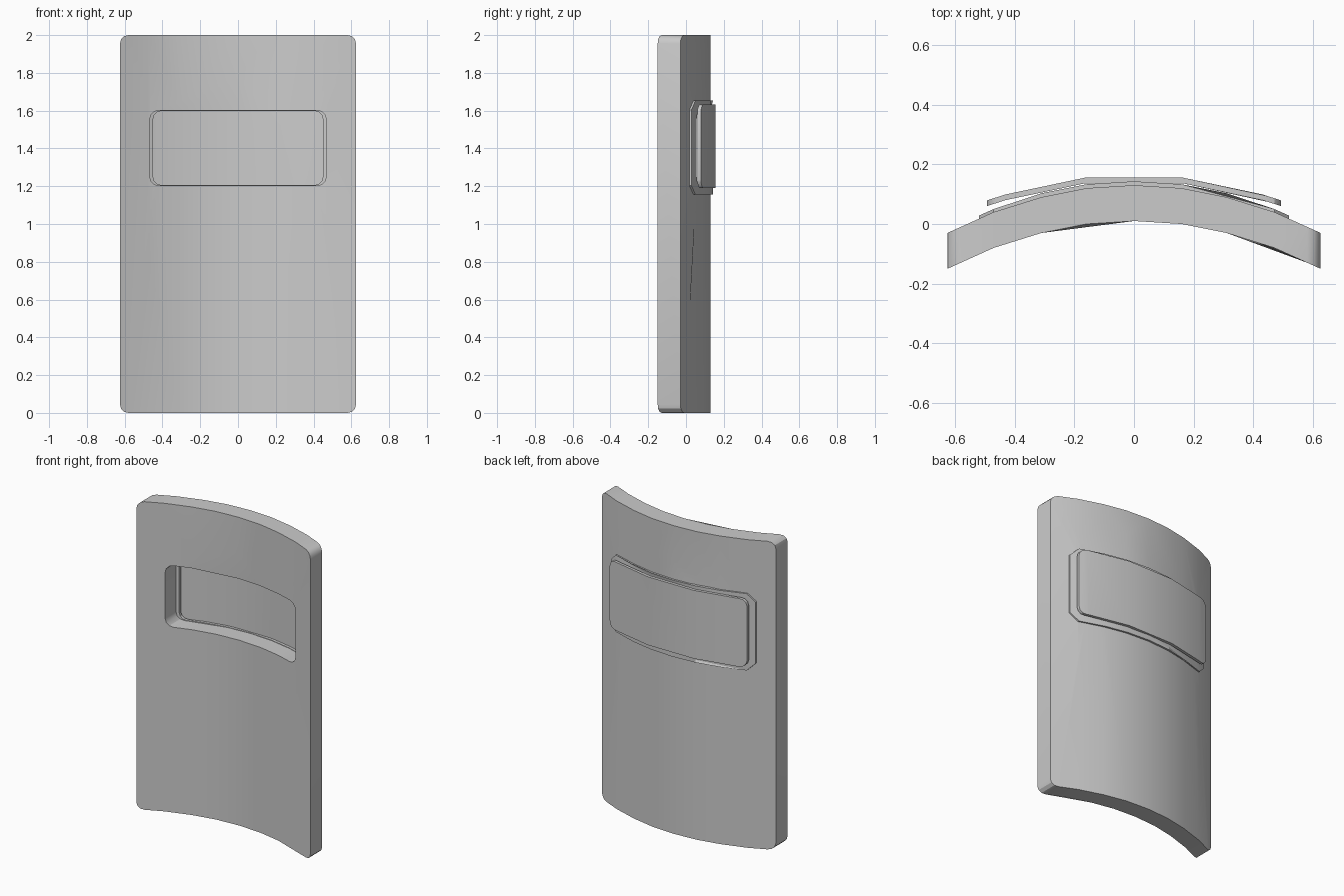
import bpy, bmesh, math
from mathutils import Vector

if "Cube" in bpy.data.objects:
    bpy.data.objects.remove(bpy.data.objects["Cube"])


def outline(hx, z0, z1, r, seg):
    """Rectangle in the XZ plane with cut or rounded corners."""
    pts = []
    for cx, cz, a0 in ((hx - r, z1 - r, 0), (r - hx, z1 - r, 90),
                       (r - hx, z0 + r, 180), (hx - r, z0 + r, 270)):
        for i in range(seg + 1):
            a = math.radians(a0 + 90 * i / seg)
            pts.append((cx + r * math.cos(a), cz + r * math.sin(a)))
    return pts


def bend(profile, x):
    """Front y at x, read from a mirrored profile of (x, y) points."""
    x = abs(x)
    for (xa, ya), (xb, yb) in zip(profile, profile[1:]):
        if x <= xb + 1e-5:
            return ya + (yb - ya) * (x - xa) / (xb - xa)
    return profile[-1][1]


def plate(name, loops, profile, thick):
    """Curved plate: outer loop with optional hole, split in columns and bent."""
    bm = bmesh.new()
    edges = []
    for loop in loops:
        vs = [bm.verts.new((x, 0, z)) for x, z in loop]
        edges += [bm.edges.new((vs[i - 1], vs[i])) for i in range(len(vs))]
    bmesh.ops.triangle_fill(bm, edges=edges, use_beauty=True, use_dissolve=False)
    cuts = {s * x for x, _ in profile[:-1] for s in (1, -1)}
    for x in sorted(cuts):
        bmesh.ops.bisect_plane(bm, geom=bm.verts[:] + bm.edges[:] + bm.faces[:],
                               dist=1e-5, plane_co=(x, 0, 0), plane_no=(1, 0, 0))
    for v in bm.verts:
        v.co.y = bend(profile, v.co.x)
    bmesh.ops.dissolve_limit(bm, angle_limit=math.radians(0.3),
                             verts=bm.verts[:], edges=bm.edges[:])
    geo = bmesh.ops.extrude_face_region(bm, geom=bm.faces[:], use_keep_orig=True)["geom"]
    bmesh.ops.translate(bm, vec=Vector((0, thick, 0)),
                        verts=[g for g in geo if isinstance(g, bmesh.types.BMVert)])
    bmesh.ops.recalc_face_normals(bm, faces=bm.faces[:])
    me = bpy.data.meshes.new(name)
    bm.to_mesh(me)
    bm.free()
    ob = bpy.data.objects.new(name, me)
    bpy.context.collection.objects.link(ob)
    bpy.ops.object.select_all(action='DESELECT')
    ob.select_set(True)
    bpy.context.view_layer.objects.active = ob
    bpy.ops.object.shade_smooth_by_angle(angle=math.radians(30))
    return ob


# Curved shield body with a viewing slot
plate("shield_body",
      [outline(0.625, 0, 2, 0.045, 3), outline(0.468, 1.203, 1.602, 0.05, 3)],
      [(0, 0.01), (0.16, 0.0), (0.31, -0.03), (0.47, -0.08), (0.625, -0.15)], 0.12)

# Thin frame around the slot on the back face
plate("window_frame",
      [outline(0.52, 1.155, 1.653, 0.05, 1), outline(0.45, 1.206, 1.599, 0.045, 3)],
      [(0, 0.125), (0.16, 0.115), (0.31, 0.085), (0.47, 0.032), (0.52, 0.01)], 0.018)

# Faceted window pane over the frame
plate("window_pane", [outline(0.493, 1.19, 1.633, 0.045, 3)],
      [(0, 0.136), (0.165, 0.136), (0.43, 0.08), (0.493, 0.06)], 0.019)
